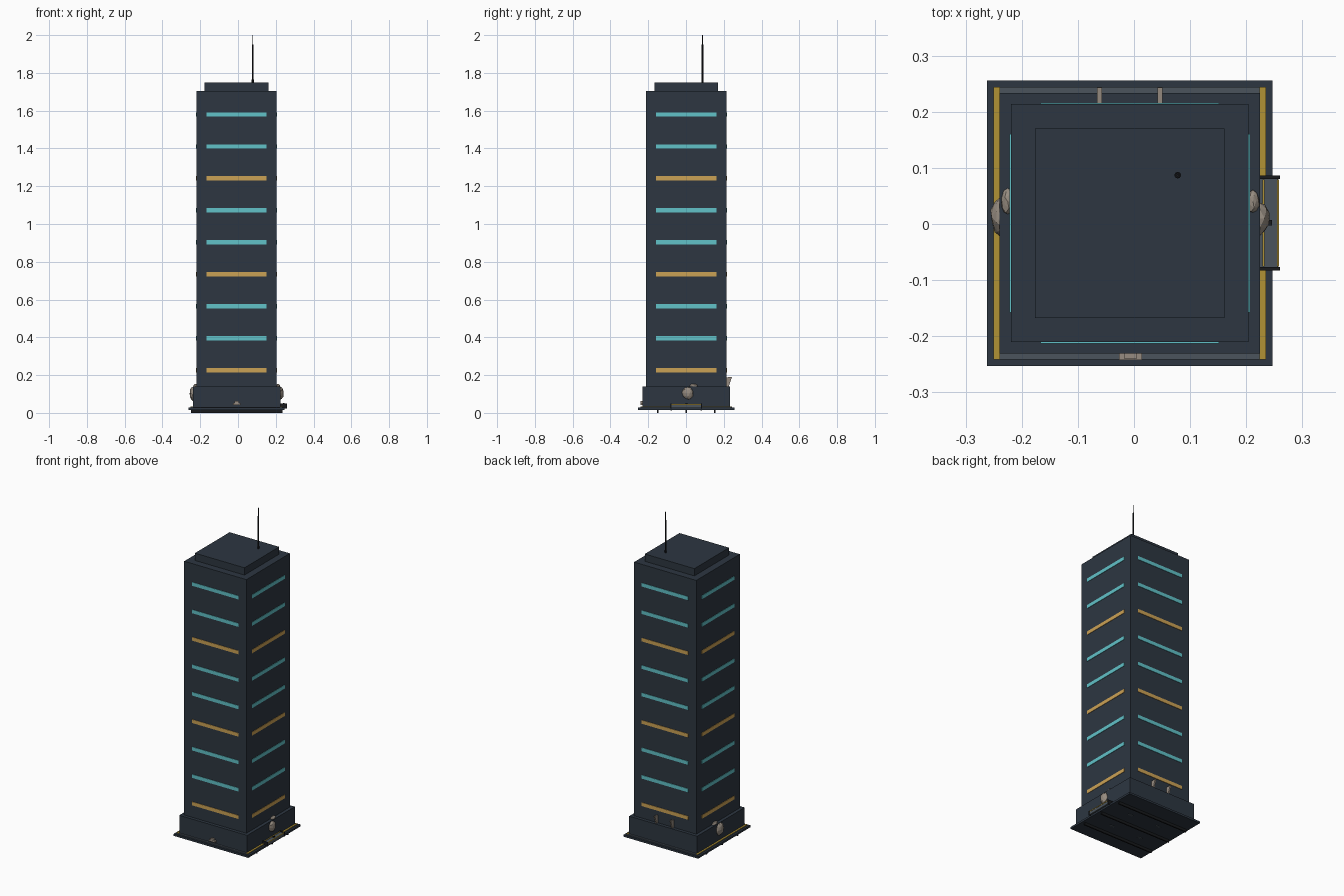
import bpy, bmesh, math, random
from mathutils import Vector

cube = bpy.data.objects.get("Cube")
if cube:
    bpy.data.objects.remove(cube, do_unlink=True)

random.seed(4)
CX, CY = -0.0075, 0.0015   # tower axis


def material(name, rgb):
    m = bpy.data.materials.new(name)
    m.use_nodes = True
    m.diffuse_color = (*rgb, 1)
    m.node_tree.nodes["Principled BSDF"].inputs["Base Color"].default_value = (*rgb, 1)
    return m


SLATE = material("slate cladding", (0.026, 0.037, 0.053))
CYAN = material("cyan glow", (0.12, 0.54, 0.58))
AMBER = material("amber glow", (0.60, 0.36, 0.09))
YELLOW = material("safety yellow", (0.44, 0.29, 0.035))
GREY = material("blue grey concrete", (0.07, 0.088, 0.108))
STONE = material("pale stone", (0.31, 0.265, 0.22))
BLACK = material("black metal", (0.009, 0.010, 0.012))


def finish(name, bm, mat):
    mesh = bpy.data.meshes.new(name)
    bm.to_mesh(mesh)
    bm.free()
    mesh.materials.append(mat)
    obj = bpy.data.objects.new(name, mesh)
    bpy.context.collection.objects.link(obj)
    return obj


def box(name, x, y, z, mat):
    """Box from (min, max) pairs."""
    bm = bmesh.new()
    bmesh.ops.create_cube(bm, size=1)
    for v in bm.verts:
        v.co = Vector([r[0] if c < 0 else r[1] for c, r in zip(v.co, (x, y, z))])
    return finish(name, bm, mat)


def block(name, half, z, mat):
    """Square block around the tower axis."""
    return box(name, (CX - half, CX + half), (CY - half, CY + half), z, mat)


def rod(name, x, y, z, r, mat, sides=10):
    bm = bmesh.new()
    bmesh.ops.create_cone(bm, cap_ends=True, segments=sides, radius1=r, radius2=r,
                          depth=z[1] - z[0])
    bmesh.ops.translate(bm, vec=(x, y, sum(z) / 2), verts=bm.verts)
    return finish(name, bm, mat)


def rock(name, centre, size, mat=STONE):
    bm = bmesh.new()
    bmesh.ops.create_icosphere(bm, subdivisions=2, radius=1)
    for v in bm.verts:
        bump = random.uniform(0.88, 1.04)
        v.co = Vector([c + d * s * bump for c, d, s in zip(centre, v.co, size)])
    return finish(name, bm, mat)


# Main stacked masses
block("base_slab", 0.2545, (0.016, 0.028), SLATE)
block("base_paving", 0.243, (0.028, 0.032), GREY)
block("podium", 0.232, (0.03, 0.14), SLATE)
block("tower", 0.212, (0.14, 1.705), SLATE)
block("roof_cap", 0.169, (1.705, 1.75), SLATE)

# Ribs and small lamps under the slab
for i in (-1, 0, 1):
    y = CY + 0.15 * i
    box(f"under_rib_{i + 2}", (-0.25, 0.235), (y - 0.004, y + 0.004), (0, 0.016), BLACK)
for sx in (-1, 1):
    for sy in (-1, 1):
        x, y = CX + sx * 0.1, CY + sy * 0.08
        box("under_lamp", (x - 0.015, x + 0.015), (y - 0.004, y + 0.004),
            (0.012, 0.016), GREY)

# Yellow edge lines on both sides, with short returns at the corners
for s in (-1, 1):
    xs = sorted((CX + s * 0.231, CX + s * 0.243))
    box("edge_line", xs, (CY - 0.243, CY + 0.243), (0.032, 0.035), YELLOW)

# Light bands on all four faces, every third one amber
for i in range(9):
    z = 0.226 + 0.1693 * i
    mat = CYAN if i % 3 else AMBER
    zr = (z - 0.011, z + 0.011)
    for s in (-1, 1):
        out = sorted((s * 0.208, s * 0.2145))
        box(f"band_y_{i}", (CX - 0.159, CX + 0.159), [CY + o for o in out], zr, mat)
        box(f"band_x_{i}", [CX + o for o in out], (CY - 0.159, CY + 0.159), zr, mat)

# Rooftop antenna
rod("antenna_foot", 0.078, 0.087, (1.75, 1.765), 0.006, BLACK)
rod("antenna_mast", 0.078, 0.087, (1.75, 1.95), 0.0045, BLACK)
rod("antenna_tip", 0.078, 0.087, (1.95, 2.0), 0.0025, BLACK)

# Side platform with yellow edges and dark end caps
box("platform_deck", (0.225, 0.257), (-0.08, 0.083), (0.026, 0.045), GREY)
for x in (0.231, 0.2565):
    box("platform_edge", (x - 0.002, x + 0.002), (-0.076, 0.079), (0.043, 0.048), YELLOW)
for y in (-0.08, 0.083):
    box("platform_end", (0.225, 0.26), (y - 0.003, y + 0.003), (0.024, 0.05), BLACK)
box("platform_post", (0.238, 0.246), (-0.003, 0.007), (0.016, 0.052), BLACK)

# Rocks lodged on the podium sides
rock("left_rock", (0.222, 0.010, 0.104), (0.020, 0.032, 0.036))
rock("left_rock_top", (0.212, 0.040, 0.142), (0.012, 0.022, 0.012))
rock("right_rock", (-0.238, 0.013, 0.102), (0.018, 0.036, 0.042))
rock("right_rock_top", (-0.225, 0.040, 0.140), (0.012, 0.024, 0.014))

# Small stone plaque on the front
box("front_plaque", (-0.027, 0.014), (-0.242, -0.228), (0.042, 0.053), STONE)
box("front_plaque_cap", (-0.018, 0.005), (-0.24, -0.228), (0.053, 0.062), STONE)

# Two thin stone fins at the back
for x in (-0.062, 0.046):
    bm = bmesh.new()
    profile = [(0.212, 0.188), (0.243, 0.19), (0.226, 0.138), (0.212, 0.138)]
    face = bm.faces.new([bm.verts.new((x - 0.004, y, z)) for y, z in profile])
    ext = bmesh.ops.extrude_face_region(bm, geom=[face])
    moved = [g for g in ext["geom"] if isinstance(g, bmesh.types.BMVert)]
    bmesh.ops.translate(bm, vec=(0.009, 0, 0), verts=moved)
    bmesh.ops.recalc_face_normals(bm, faces=bm.faces)
    finish("back_fin", bm, STONE)
